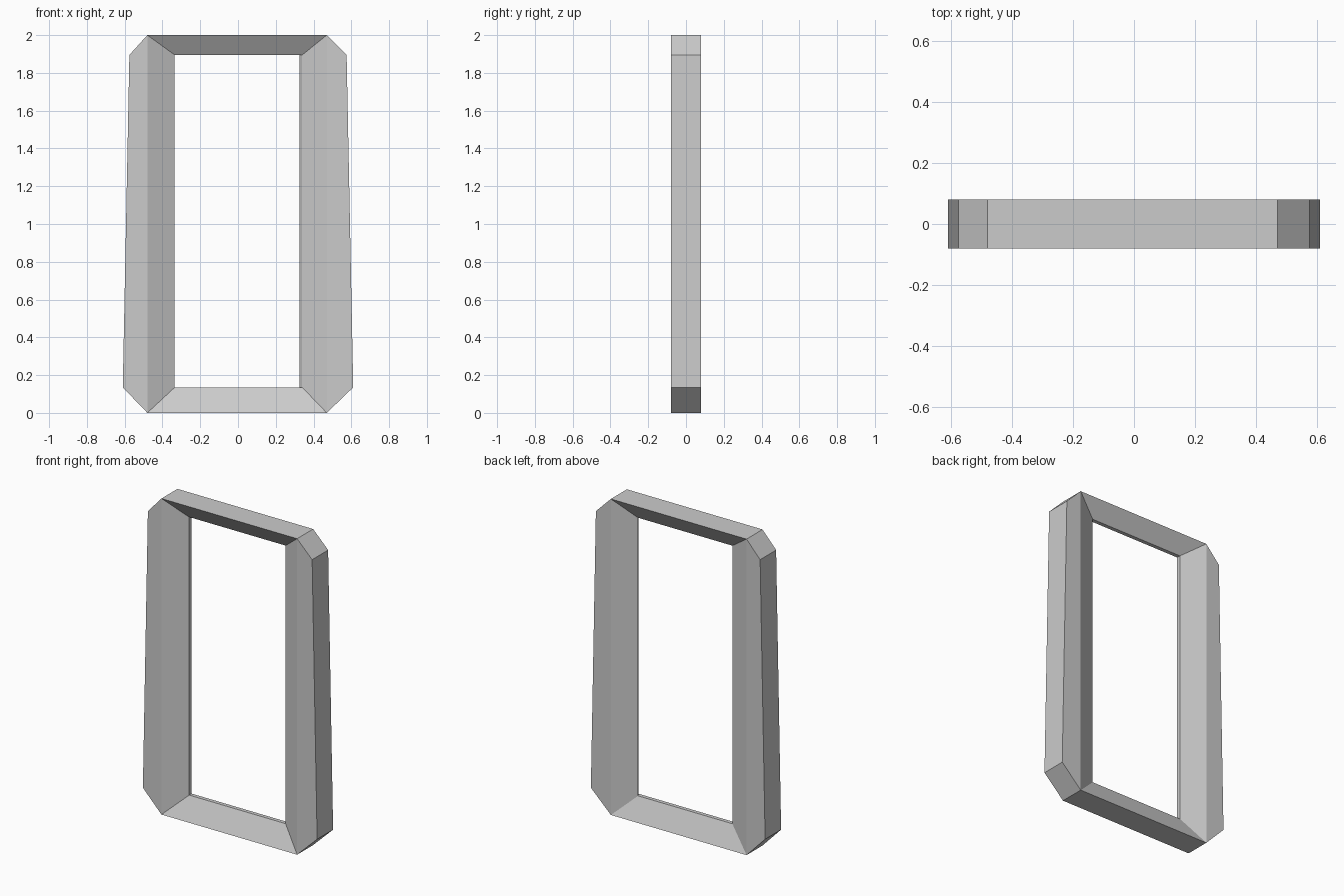
import bpy, bmesh

if "Cube" in bpy.data.objects:
    bpy.data.objects.remove(bpy.data.objects["Cube"])

D = 0.08                      # half depth of the frame
LO, HI, TOP = 0.135, 1.895, 2.0

# per side: sign, rim x, front ridge x, back ridge x, inset x of the mitre
SIDES = [(-1, 0.48, 0.335, 0.335, 0.31), (1, 0.47, 0.34, 0.325, 0.305)]

bm = bmesh.new()


def face(*pts):
    bm.faces.new([bm.verts.new(p) for p in pts])


# front and back skins
for y, ry, back in ((-D, -0.01, False), (D, 0.015, True)):
    for m, rim, rf, rb, mit in SIDES:
        r = m * (rb if back else rf)
        rim, mit = m * rim, m * mit
        # flat outer band of the jamb
        face((m * 0.61, y, LO), (rim, y, 0), (rim, y, LO),
             (rim, y, HI), (rim, y, TOP), (m * 0.575, y, HI))
        # sloped inner side of the jamb
        face((rim, y, LO), (r, ry, LO), (r, ry, HI), (rim, y, HI))
        # corner patches
        for z0, z1 in ((0, LO), (TOP, HI)):
            face((rim, y, z0), (mit, y, z0), (r, ry, z1))
            face((rim, y, z0), (r, ry, z1), (rim, y, z1))
    # sloped bottom and top rails
    k = 3 if back else 2
    l, r = -SIDES[0][k], SIDES[1][k]
    for z0, z1 in ((0, LO), (TOP, HI)):
        face((-0.31, y, z0), (0.305, y, z0), (r, ry, z1), (l, ry, z1))


def band(front, back):
    # closed strip joining a front loop to a back loop
    n = len(front)
    for i in range(n):
        j = (i + 1) % n
        face(front[i], front[j], back[j], back[i])


# outer perimeter
outline = [(-0.48, 0), (-0.31, 0), (0.305, 0), (0.47, 0), (0.61, LO), (0.575, HI),
           (0.47, TOP), (0.305, TOP), (-0.31, TOP), (-0.48, TOP), (-0.575, HI), (-0.61, LO)]
band([(x, -D, z) for x, z in outline], [(x, D, z) for x, z in outline])

# narrow inner ridge around the opening
rect = [(0, LO), (1, LO), (1, HI), (0, HI)]
band([((-0.335, 0.34)[i], -0.01, z) for i, z in rect],
     [((-0.335, 0.325)[i], 0.015, z) for i, z in rect])

bmesh.ops.remove_doubles(bm, verts=bm.verts[:], dist=0.0005)
bmesh.ops.recalc_face_normals(bm, faces=bm.faces[:])

mesh = bpy.data.meshes.new("door_frame")
bm.to_mesh(mesh)
bm.free()
frame = bpy.data.objects.new("door_frame", mesh)
bpy.context.collection.objects.link(frame)
